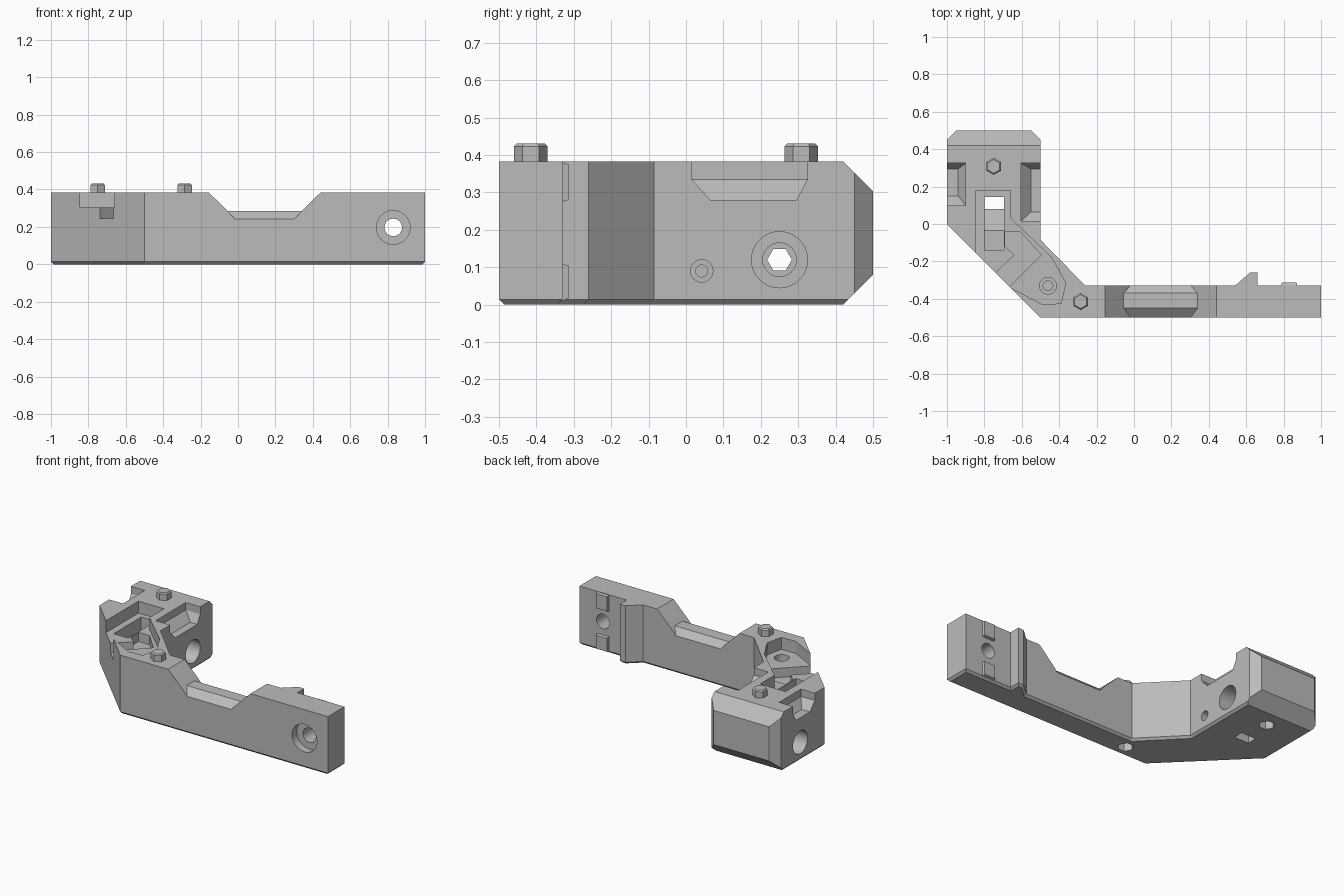
import bpy, bmesh, math
from mathutils import Vector, Matrix

cube = bpy.data.objects.get("Cube")
if cube:
    bpy.data.objects.remove(cube, do_unlink=True)

grey = bpy.data.materials.new("matte grey")
grey.use_nodes = True
colour = (0.5, 0.5, 0.5, 1)
grey.diffuse_color = colour
grey.node_tree.nodes["Principled BSDF"].inputs["Base Color"].default_value = colour

TOP = 0.383


def finish(name, bm):
    bmesh.ops.recalc_face_normals(bm, faces=bm.faces)
    mesh = bpy.data.meshes.new(name)
    bm.to_mesh(mesh)
    bm.free()
    mesh.materials.append(grey)
    ob = bpy.data.objects.new(name, mesh)
    bpy.context.collection.objects.link(ob)
    return ob


def prism(name, outline, z0, z1, chamfer=0):
    """Extrude a plan outline; optionally chamfer its bottom edges."""
    bm = bmesh.new()
    base = bm.faces.new([bm.verts.new((x, y, z0)) for x, y in outline])
    ext = bmesh.ops.extrude_face_region(bm, geom=[base])
    for v in ext["geom"]:
        if isinstance(v, bmesh.types.BMVert):
            v.co.z = z1
    if chamfer:
        edges = [e for e in bm.edges if all(abs(v.co.z - z0) < 1e-5 for v in e.verts)]
        bmesh.ops.bevel(bm, geom=edges, offset=chamfer, segments=1, affect='EDGES')
    return finish(name, bm)


def hull(name, points):
    bm = bmesh.new()
    for p in points:
        bm.verts.new(p)
    res = bmesh.ops.convex_hull(bm, input=bm.verts)
    loose = [v for v in bm.verts if not v.link_faces]
    bmesh.ops.delete(bm, geom=loose, context='VERTS')
    return finish(name, bm)


def box(name, x0, x1, y0, y1, z0, z1):
    return hull(name, [(x, y, z) for x in (x0, x1) for y in (y0, y1) for z in (z0, z1)])


def rod(name, start, end, radius, sides=32):
    a, b = Vector(start), Vector(end)
    turn = (b - a).to_track_quat('Z', 'Y').to_matrix().to_4x4()
    spin = Matrix.Rotation(math.pi / 2, 4, 'Z') if sides == 6 else Matrix()
    bm = bmesh.new()
    bmesh.ops.create_cone(bm, cap_ends=True, segments=sides, radius1=radius, radius2=radius,
                          depth=(b - a).length,
                          matrix=Matrix.Translation((a + b) / 2) @ turn @ spin)
    return finish(name, bm)


def combine(target, other, operation='DIFFERENCE'):
    mod = target.modifiers.new("cut", 'BOOLEAN')
    mod.operation, mod.solver, mod.object = operation, 'EXACT', other
    bpy.context.view_layer.update()
    graph = bpy.context.evaluated_depsgraph_get()
    mesh = bpy.data.meshes.new_from_object(target.evaluated_get(graph))
    target.modifiers.clear()
    target.data = mesh
    bpy.data.objects.remove(other, do_unlink=True)


# Bracket body: block, diagonal elbow and long arm with a stop lug
body = prism("bracket_body", [
    (-1, 0), (-0.5, -0.5), (1, -0.5), (1, -0.33), (0.66, -0.33), (0.66, -0.26),
    (0.62, -0.26), (0.54, -0.33), (-0.26, -0.33), (-0.5, -0.085), (-0.5, 0.45),
    (-0.55, 0.5), (-0.95, 0.5), (-1, 0.45)], 0, TOP, chamfer=0.014)

cuts = []

# Sloped top and bottom at the rear of the block
for z, d in ((TOP, -1), (0, 1)):
    cuts.append(hull("rear_slope", [(x, y, h) for x in (-1.1, -0.4) for y, h in
                ((0.4, z - d * 0.02), (0.52, z + d * 0.1), (0.52, z - d * 0.02))]))

# Arm saddle with chamfered lips
cuts.append(hull("saddle", [(x, y, z) for y in (-0.6, -0.2) for x, z in
            ((-0.176, 0.404), (-0.055, 0.285), (0.34, 0.285), (0.462, 0.404))]))
for edge, out, inner in ((-0.5, -0.01, -0.45), (-0.33, 0.01, -0.37)):
    cuts.append(hull("saddle_lip", [
        (-0.01, edge + out, 0.235), (0.295, edge + out, 0.235),
        (-0.055, edge + out, 0.285), (0.34, edge + out, 0.285),
        (-0.055, inner, 0.285), (0.34, inner, 0.285),
        (-0.055, inner, 0.3), (0.34, inner, 0.3),
        (-0.055, edge + out, 0.3), (0.34, edge + out, 0.3)]))

# Tapered pockets on both sides of the block
for xo, xi, xf, y0, y1 in ((-0.48, -0.605, -0.55, 0.015, 0.325),
                           (-1.02, -0.9, -0.94, 0.1, 0.325)):
    rim = [(x, y, z) for x in (xo, xi) for y in (y0, y1) for z in (0.335, 0.42)]
    floor = [(x, y, 0.28) for x in (xo, xf) for y in (y0 + 0.05, y1 - 0.03)]
    cuts.append(hull("side_pocket", rim + floor))

# Cable channel, its deeper well and the slot through the floor
cuts.append(prism("channel", [
    (-0.845, 0.18), (-0.66, 0.18), (-0.66, 0.03), (-0.44, -0.18), (-0.365, -0.315),
    (-0.39, -0.425), (-0.49, -0.43), (-0.66, -0.34), (-0.76, -0.36), (-0.845, -0.3)],
    0.305, 0.5))
cuts.append(prism("well", [
    (-0.8, -0.32), (-0.64, -0.165), (-0.69, -0.12), (-0.69, -0.04), (-0.61, -0.04),
    (-0.495, -0.165), (-0.7, -0.37)], 0.245, 0.4))
cuts.append(box("slot", -0.8, -0.695, -0.14, 0.145, 0.2, 0.4))
cuts.append(hull("slot_ramp", [(x, y, z) for x in (-0.8, -0.695) for y, z in
            ((-0.045, 0.21), (0.08, 0.08), (0.145, 0.08), (0.145, 0.21))]))
cuts.append(box("slot_exit", -0.8, -0.695, 0.08, 0.145, -0.1, 0.25))

# Stepped screw holes: start, end, radius, sides
for a, b, r, n in (
        ((-0.4, 0.25, 0.12), (-0.6, 0.25, 0.12), 0.075, 32),
        ((-0.55, 0.25, 0.12), (-0.72, 0.25, 0.12), 0.045, 32),
        ((-0.7, 0.25, 0.12), (-0.95, 0.25, 0.12), 0.033, 6),
        ((-1.1, 0.25, 0.12), (-0.9, 0.25, 0.12), 0.075, 32),
        ((-0.4, 0.042, 0.09), (-0.54, 0.042, 0.09), 0.03, 24),
        ((-0.5, 0.042, 0.09), (-0.6, 0.042, 0.09), 0.016, 24),
        ((0.83, -0.6, 0.197), (0.83, -0.45, 0.197), 0.09, 32),
        ((0.83, -0.5, 0.197), (0.83, -0.2, 0.197), 0.047, 32),
        ((-0.46, -0.33, 0.4), (-0.46, -0.33, 0.26), 0.045, 32),
        ((-0.46, -0.33, 0.3), (-0.46, -0.33, 0.12), 0.026, 24)):
    cuts.append(rod("screw_hole", a, b, r, n))

# Hexagonal sockets under the locating pegs
pegs = {"rear_peg": (-0.75, 0.308), "elbow_peg": (-0.285, -0.415)}
for x, y in pegs.values():
    cuts.append(rod("peg_socket", (x, y, -0.1), (x, y, 0.06), 0.048, 6))

for cutter in cuts:
    combine(body, cutter)

# Hexagonal pegs with chamfered tips
for name, (x, y) in pegs.items():
    bm = bmesh.new()
    for z, r in ((0.35, 0.045), (0.423, 0.045), (0.431, 0.037)):
        for i in range(6):
            t = math.radians(60 * i + 30)
            bm.verts.new((x + r * math.cos(t), y + r * math.sin(t), z))
    bmesh.ops.convex_hull(bm, input=bm.verts)
    finish(name, bm)

# Raised keys above and below the arm hole
for name, z0, z1 in (("lower_key", 0.008, 0.112), ("upper_key", 0.272, TOP)):
    hull(name, [(x, -0.34, z) for x in (0.785, 0.875) for z in (z0, z1)] +
         [(x, -0.314, z) for x in (0.79, 0.87) for z in (z0 + 0.008, z1 - 0.008)])

bpy.ops.object.select_all(action='DESELECT')
body.select_set(True)
bpy.context.view_layer.objects.active = body
bpy.ops.object.shade_smooth_by_angle(angle=math.radians(25))
